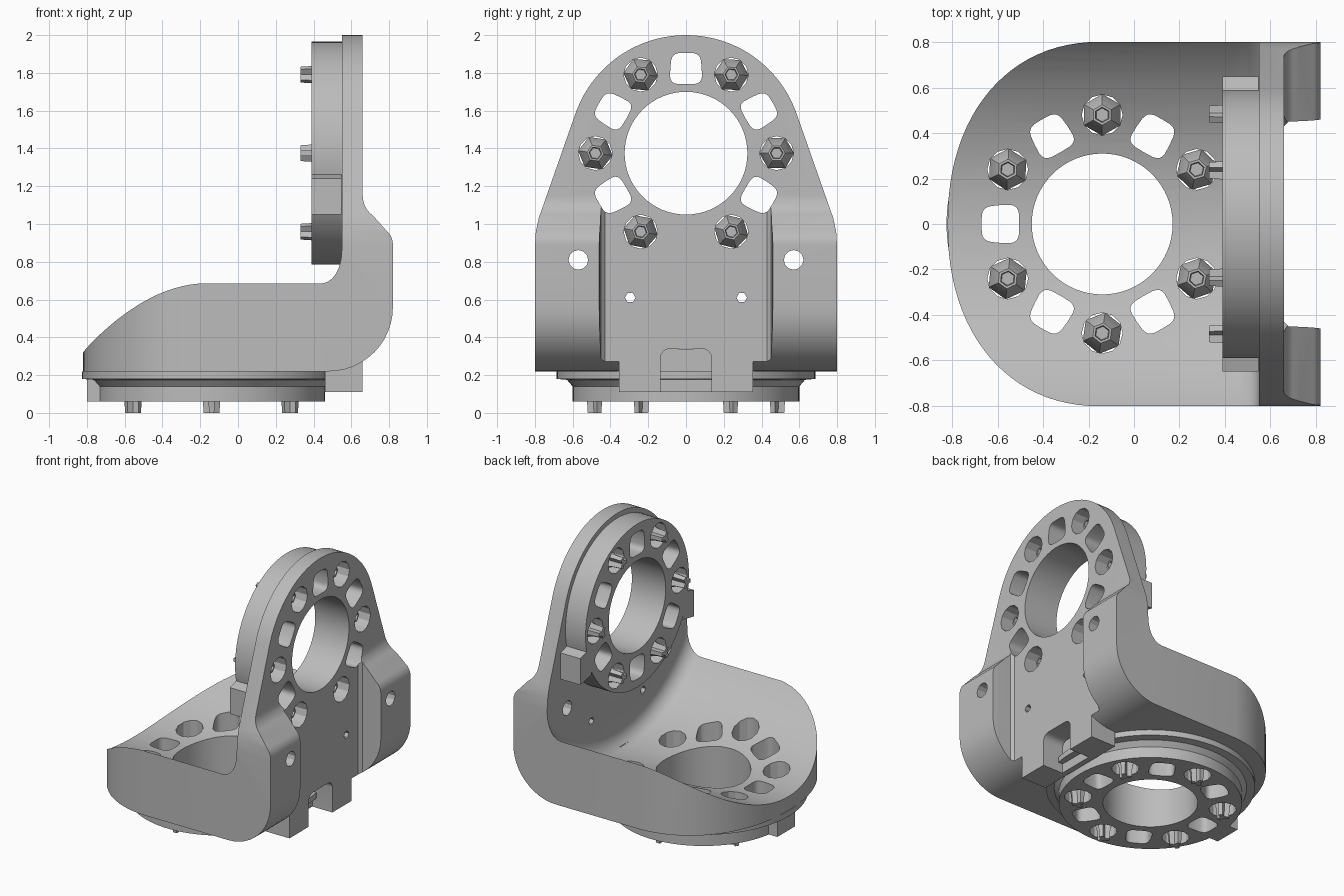
import bpy, bmesh, math
from mathutils import Matrix, Vector

if "Cube" in bpy.data.objects:
    bpy.data.objects.remove(bpy.data.objects["Cube"], do_unlink=True)

# One grey plastic
grey = bpy.data.materials.new("grey_plastic")
grey.use_nodes = True
GREY = (0.5, 0.5, 0.5, 1)
grey.diffuse_color = GREY
for node in grey.node_tree.nodes:
    if node.type == "BSDF_PRINCIPLED":
        node.inputs["Base Color"].default_value = GREY


def frame(origin, u, v):
    """Matrix whose local axes are u, v and their cross product."""
    u, v = Vector(u), Vector(v)
    m = Matrix((u, v, u.cross(v))).transposed().to_4x4()
    return Matrix.Translation(origin) @ m


X, Y, Z = (1, 0, 0), (0, 1, 0), (0, 0, 1)
PLAN = frame((0, 0, 0), X, Y)
SIDE = frame((0, 0, 0), X, Z)
ELEV = frame((0, 0, 0), Y, Z)
BASE = frame((-0.14, 0, 0.06), Y, (-1, 0, 0))
WALL = frame((0.39, 0, 1.375), Y, Z)


def loft(bm, m, sections):
    """Closed solid through sections of (2D outline, height)."""
    loops = [[bm.verts.new(m @ Vector((u, v, w))) for u, v in pts] for pts, w in sections]
    n = len(loops[0])
    for a, b in zip(loops, loops[1:]):
        for i in range(n):
            j = (i + 1) % n
            bm.faces.new((a[i], a[j], b[j], b[i]))
    bm.faces.new(loops[0][::-1])
    bm.faces.new(loops[-1])


def prism(bm, m, pts, lo, hi):
    loft(bm, m, [(pts, lo), (pts, hi)])


def circle(r, n=64, c=(0, 0), turn=0.0):
    return [(c[0] + r * math.cos(turn + 2 * math.pi * i / n),
             c[1] + r * math.sin(turn + 2 * math.pi * i / n)) for i in range(n)]


def arc(cx, cy, r, a0, a1, n=12):
    angles = [math.radians(a0 + (a1 - a0) * i / n) for i in range(n + 1)]
    return [(cx + r * math.cos(a), cy + r * math.sin(a)) for a in angles]


def rect(u0, u1, v0, v1):
    return [(u0, v0), (u1, v0), (u1, v1), (u0, v1)]


def polar(r, degrees):
    a = math.radians(degrees)
    return r * math.cos(a), r * math.sin(a)


def finish(bm, name):
    bmesh.ops.recalc_face_normals(bm, faces=bm.faces)
    mesh = bpy.data.meshes.new(name)
    bm.to_mesh(mesh)
    bm.free()
    mesh.materials.append(grey)
    ob = bpy.data.objects.new(name, mesh)
    bpy.context.scene.collection.objects.link(ob)
    return ob


def solid(name, *prisms):
    bm = bmesh.new()
    for args in prisms:
        prism(bm, *args)
    return finish(bm, name)


def combine(ob, tool, operation, keep=False):
    """Apply a boolean and discard the tool."""
    mod = ob.modifiers.new("cut", "BOOLEAN")
    mod.operation, mod.object, mod.solver = operation, tool, "EXACT"
    bpy.context.view_layer.update()
    done = ob.evaluated_get(bpy.context.evaluated_depsgraph_get())
    mesh = bpy.data.meshes.new_from_object(done)
    ob.modifiers.clear()
    ob.data = mesh
    tool.hide_render = True
    if not keep:
        bpy.data.objects.remove(tool, do_unlink=True)


def smooth(ob):
    ob.data.shade_smooth()
    ob.data.set_sharp_from_angle(angle=math.radians(28))


# Bracket body: side profile crossed with the arch and the rounded plan
profile = [(-0.9, 0.22)] + arc(0.48, 0.56, 0.34, -90, 0) \
    + arc(0.72, 0.89, 0.1, 0, 50, 6) + arc(0.79, 1.15, 0.13, 235, 180, 6) \
    + [(0.66, 2.1), (-0.9, 2.1)]
body = solid("bracket_body", (SIDE, profile, -0.95, 0.95))

half = [(0.8, 0.1), (0.8, 0.88), (0.795, 0.96), (0.78, 1.03)]
arch = half + arc(0, 1.38, 0.62, 19, 161, 40) + [(-y, z) for y, z in reversed(half)]
combine(body, solid("arch_outline", (ELEV, arch, -1.1, 1.1)), "INTERSECT")

nose = []
for i in range(49):
    a = math.pi / 2 + math.pi * i / 48
    c, s = math.cos(a), math.sin(a)
    nose.append((-0.14 - 0.68 * abs(c) ** 0.91, math.copysign(0.802 * abs(s) ** 0.91, s)))
combine(body, solid("plan_outline", (PLAN, nose + [(1, -0.802), (1, 0.802)], 0, 2.3)), "INTERSECT")

# Foot under the back panel
combine(body, solid("foot", (PLAN, rect(0.46, 0.75, -0.355, 0.355), 0.11, 0.34)), "UNION")

# Curved trough that clears the swing, with a fillet against the wall
bm = bmesh.new()
prism(bm, frame((0, 0, 1.38), Y, Z), circle(1.06, 128), -1.3, 0.55)
rim = [e for e in bm.edges if all(v.co.x > 0.5 for v in e.verts)]
bmesh.ops.recalc_face_normals(bm, faces=bm.faces)
bmesh.ops.bevel(bm, geom=rim, offset=0.11, segments=6, profile=0.5, affect="EDGES")
combine(body, finish(bm, "trough"), "DIFFERENCE")

# Recess between the rear cheeks
recess = [(0.66, -0.43), (0.68, -0.45), (0.78, -0.455), (1.1, -0.49)]
recess += [(x, -y) for x, y in reversed(recess)]
combine(body, solid("recess", (PLAN, recess, -0.1, 1.4)), "DIFFERENCE")

# Rounded slot in the foot
slot = [(-0.135, 0)] + arc(-0.085, 0.29, 0.05, 180, 90, 6) \
    + arc(0.085, 0.29, 0.05, 90, 0, 6) + [(0.135, 0)]
combine(body, solid("slot", (ELEV, slot, 0.5, 0.9)), "DIFFERENCE")

# Screw and pin holes
holes = []
for s in (-1, 1):
    holes.append((ELEV, circle(0.052, 12, (s * 0.57, 0.81)), 0.3, 1))
    holes.append((ELEV, circle(0.028, 6, (s * 0.295, 0.61)), 0.4, 1))
combine(body, solid("holes", *holes), "DIFFERENCE")


def window(degrees):
    """Rounded square opening facing away from the flange centre."""
    a, pts = math.radians(degrees - 90), []
    for t in [2 * math.pi * i / 24 for i in range(24)]:
        u = math.copysign(abs(math.cos(t)) ** 0.5, math.cos(t)) * 0.083
        v = math.copysign(abs(math.sin(t)) ** 0.5, math.sin(t)) * 0.083
        u *= 1 - v * 0.8
        v += 0.448
        pts.append((u * math.cos(a) - v * math.sin(a), u * math.sin(a) + v * math.cos(a)))
    return pts


def latches(name, m):
    """Six sockets' plugs: a hex cone outside and three prongs inside."""
    bm = bmesh.new()
    for k in range(6):
        c = polar(0.48, 60 * k)
        loft(bm, m, [(circle(r, 6, c, k), w) for r, w in
                     ((0.092, 0.1), (0.092, 0.13), (0.045, 0.21), (0.034, 0.21), (0.03, 0.18))])
        for j in range(3):
            f = frame((c[0], c[1], 0), (*polar(1, 60 * k + 120 * j), 0),
                      (*polar(1, 60 * k + 120 * j + 90), 0))
            loft(bm, m @ f, [(rect(0, 0.04, -0.014, 0.014), -0.06),
                             (rect(0, 0.045, -0.016, 0.016), 0.02),
                             (rect(0, 0.08, -0.016, 0.016), 0.11)])
    smooth(finish(bm, name))


def flange(name, m, bore, sections):
    """Coupling ring with bore, sockets and windows cut through ring and body."""
    bm = bmesh.new()
    loft(bm, m, [(circle(r, 96), w) for r, w in sections])
    ring = finish(bm, name + "_ring")
    cuts = [(m, circle(bore, 64), -0.1, 0.6)]
    for k in range(6):
        cuts.append((m, circle(0.09, 12, polar(0.48, 60 * k)), -0.1, 0.6))
        depth = 0.13 if k == 4 else 0.6
        cuts.append((m, window(30 + 60 * k), -0.1, depth))
    tool = solid(name + "_cutter", *cuts)
    combine(ring, tool, "DIFFERENCE", keep=True)
    combine(body, tool, "DIFFERENCE")
    smooth(ring)
    latches(name + "_latches", m)


flange("base", BASE, 0.31, [(0.6, 0), (0.6, 0.08), (0.63, 0.115), (0.685, 0.12), (0.685, 0.16)])
flange("wall", WALL, 0.325, [(0.59, 0), (0.59, 0.16)])

# Locating tabs on the rings
for s, side in ((-1, "right"), (1, "left")):
    tab = [(s * 0.52, -0.3), (s * 0.65, -0.325), (s * 0.65, -0.135), (s * 0.55, -0.105)]
    solid("wall_tab_" + side, (WALL, tab, 0, 0.158))
solid("base_tab", (BASE, rect(-0.1, 0.1, 0.56, 0.66), 0, 0.122))

smooth(body)
